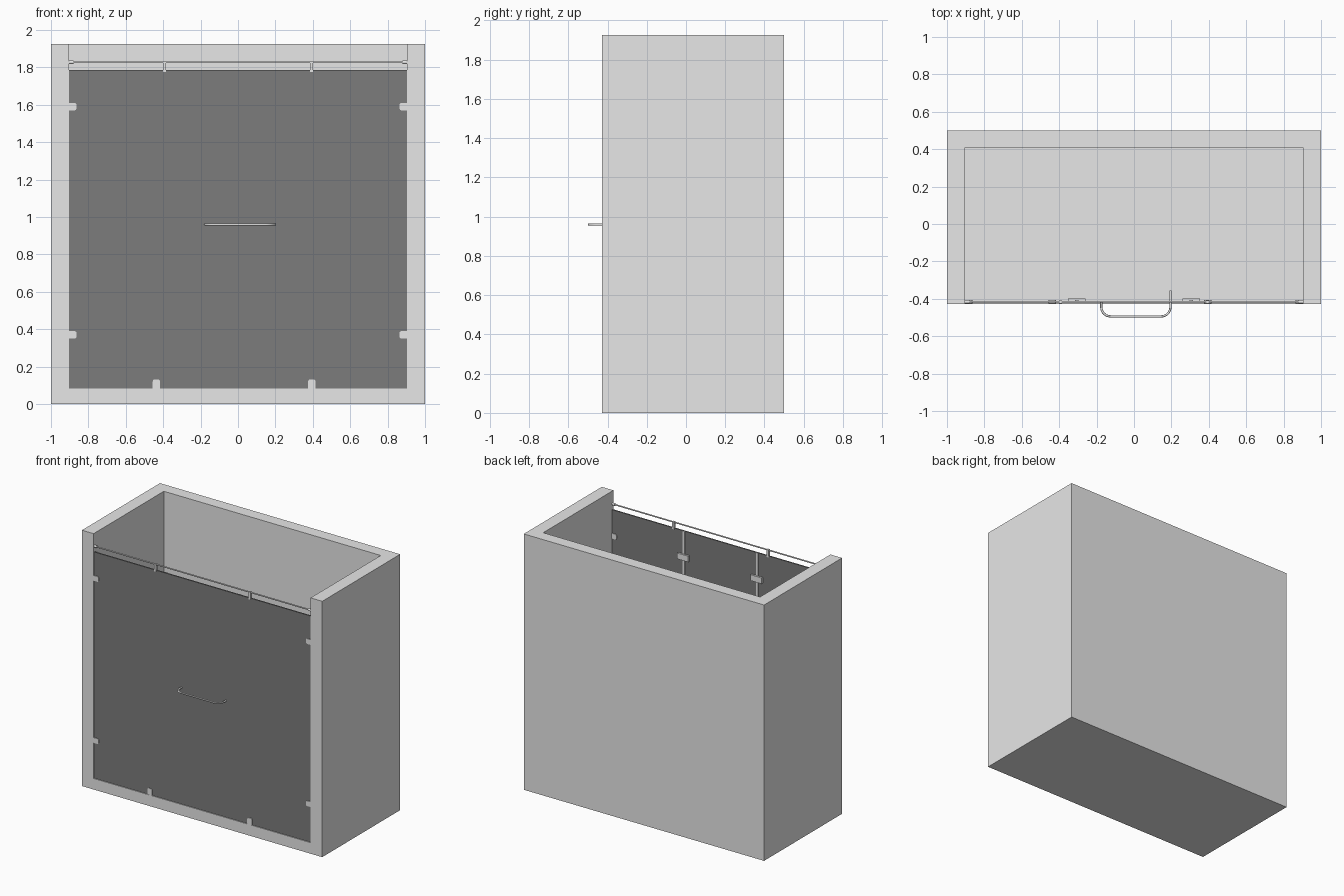
import bpy, bmesh, math
from mathutils import Matrix, Vector

if "Cube" in bpy.data.objects:
    bpy.data.objects.remove(bpy.data.objects["Cube"])


def mat(name, v):
    m = bpy.data.materials.new(name)
    m.diffuse_color = (v, v, v, 1)
    m.use_nodes = True
    m.node_tree.nodes["Principled BSDF"].inputs["Base Color"].default_value = m.diffuse_color
    return m


WALL = mat("light grey", 0.8)
GLASS = mat("dark grey glass", 0.2)


def finish(name, bm, material):
    me = bpy.data.meshes.new(name)
    bm.normal_update()
    bm.to_mesh(me)
    bm.free()
    me.materials.append(material)
    ob = bpy.data.objects.new(name, me)
    bpy.context.collection.objects.link(ob)
    return ob


def box(name, lo, hi, material=WALL, round_if=None, radius=0.012):
    """Box from corner to corner; edges along y passing round_if are rounded."""
    lo, hi = Vector(lo), Vector(hi)
    bm = bmesh.new()
    bmesh.ops.create_cube(bm, size=1)
    for v in bm.verts:
        v.co = Vector([(lo[i] + hi[i]) / 2 + v.co[i] * (hi[i] - lo[i]) for i in range(3)])
    if round_if:
        edges = [e for e in bm.edges
                 if abs(e.verts[0].co.y - e.verts[1].co.y) > 1e-5 and round_if(e.verts[0].co)]
        bmesh.ops.bevel(bm, geom=edges, offset=radius, segments=4, profile=0.5, affect='EDGES')
    return finish(name, bm, material)


def rod(name, x0, x1, y, z, r):
    bm = bmesh.new()
    bmesh.ops.create_cone(bm, cap_ends=True, segments=16, radius1=r, radius2=r, depth=x1 - x0,
                          matrix=Matrix.Translation(((x0 + x1) / 2, y, z))
                          @ Matrix.Rotation(math.pi / 2, 4, 'Y'))
    for f in bm.faces:
        f.smooth = len(f.verts) == 4
    return finish(name, bm, WALL)


H, IN, FRONT, BACK, FLOOR = 1.925, 0.903, -0.427, 0.5, 0.083

# U-shaped wall with solid floor: one outline for the walls, one for the floor
bm = bmesh.new()
outline = [(-1, FRONT), (-IN, FRONT), (-IN, 0.408), (IN, 0.408), (IN, FRONT),
           (1, FRONT), (1, BACK), (-1, BACK)]
face = bm.faces.new([bm.verts.new((x, y, 0)) for x, y in outline])
ext = bmesh.ops.extrude_face_region(bm, geom=[face])
for v in ext["geom"]:
    if isinstance(v, bmesh.types.BMVert):
        v.co.z = H
bmesh.ops.recalc_face_normals(bm, faces=bm.faces)
finish("walls", bm, WALL)
box("floor", (-IN, FRONT, 0), (IN, 0.408, FLOOR))

# Glass: two fixed panels and the door between them
G0, G1, TOP = -0.421, -0.411, 1.785
for name, a, b in (("left_glass", -IN, -0.305), ("door_glass", -0.305, 0.305),
                   ("right_glass", 0.305, IN)):
    box(name, (a, G0, FLOOR), (b, G1, TOP), GLASS)

# Rail over the glass with end flanges and hangers
RY, RZ = -0.416, 1.827
rod("top_rail", -IN, IN, RY, RZ, 0.005)
for s, side in ((-1, "left"), (1, "right")):
    rod(side + "_rail_flange", min(s * IN, s * 0.88), max(s * IN, s * 0.88), RY, RZ, 0.009)
    cx = s * 0.393
    box(side + "_rail_hanger", (cx - 0.008, RY - 0.008, 1.775), (cx + 0.008, RY + 0.008, 1.832))

    # Wall clips gripping the fixed glass
    for z in (0.37, 1.59):
        xs = sorted((s * IN, s * 0.863))
        box(side + "_wall_clip", (xs[0], -0.426, z - 0.02), (xs[1], -0.406, z + 0.02),
            round_if=lambda c: abs(c.x) < 0.88)

    # Floor clips
    cx = -0.436 if s < 0 else 0.395
    box(side + "_floor_clip", (cx - 0.02, -0.426, FLOOR), (cx + 0.02, -0.406, 0.132),
        round_if=lambda c: c.z > 0.1)

    # Door seal strips and hinges on the inner side
    cx = s * 0.306
    box(side + "_door_seal", (cx - 0.01, G1, FLOOR), (cx + 0.01, -0.407, TOP))
    for z in (0.37, 1.59):
        box(side + "_hinge", (cx - 0.046, G1, z - 0.022), (cx + 0.046, -0.397, z + 0.022))

# Bent handle bar; its right end passes through the door
L, R, OUT, BEND = -0.175, 0.195, -0.494, 0.05
pts = [(L, G1)]
for k in range(9):
    a = math.pi + k * math.pi / 16
    pts.append((L + BEND + BEND * math.cos(a), OUT + BEND + BEND * math.sin(a)))
for k in range(9):
    a = 1.5 * math.pi + k * math.pi / 16
    pts.append((R - BEND + BEND * math.cos(a), OUT + BEND + BEND * math.sin(a)))
pts.append((R, -0.355))
cu = bpy.data.curves.new("handle", 'CURVE')
cu.dimensions = '3D'
cu.bevel_depth = 0.006
cu.bevel_resolution = 2
cu.use_fill_caps = True
sp = cu.splines.new('POLY')
sp.points.add(len(pts) - 1)
for p, (x, y) in zip(sp.points, pts):
    p.co = (x, y, 0.96, 1)
cu.materials.append(WALL)
handle = bpy.data.objects.new("handle", cu)
bpy.context.collection.objects.link(handle)
